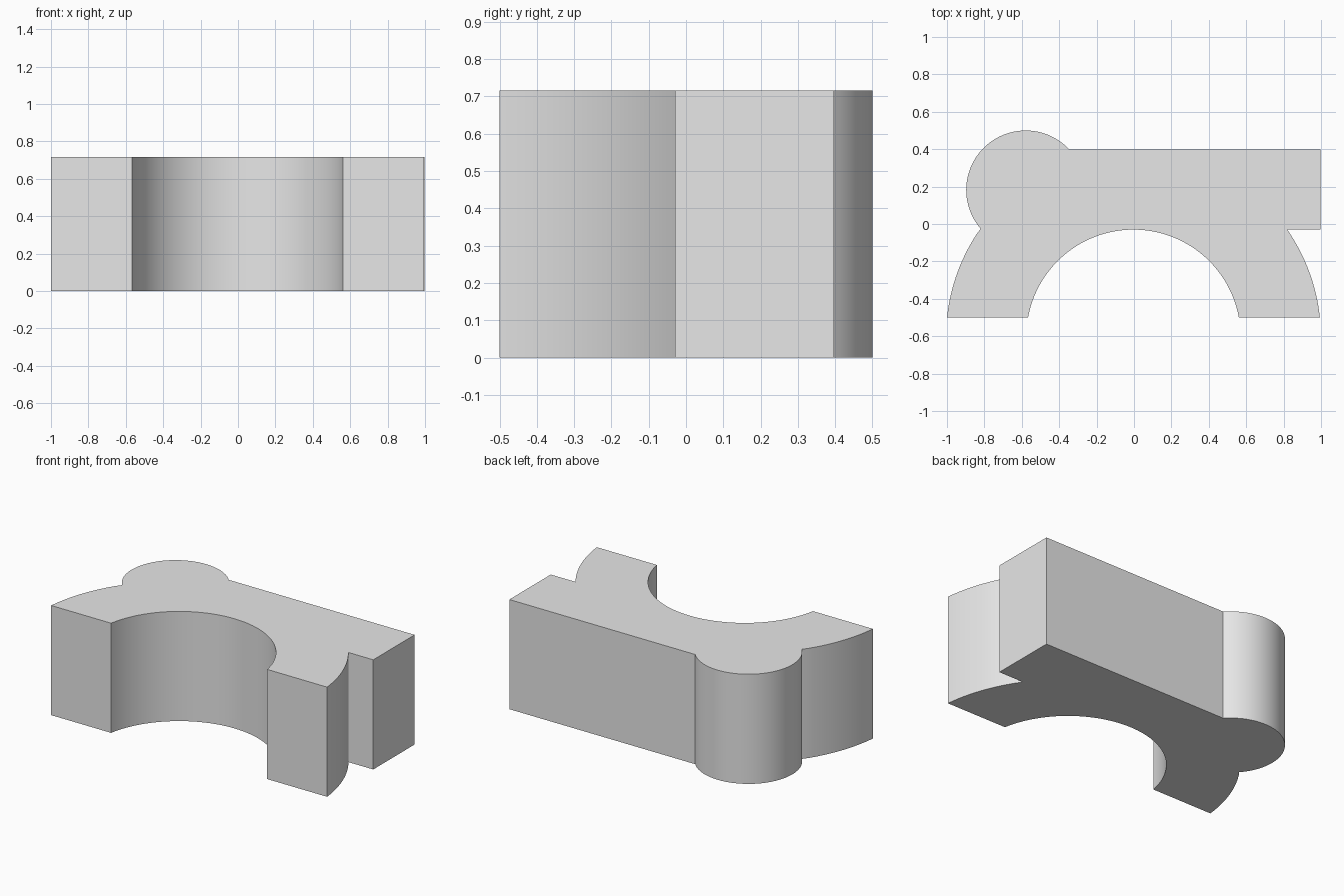
import bpy
import bmesh
from math import atan2, cos, sin, sqrt, pi

cube = bpy.data.objects.get("Cube")
if cube:
    bpy.data.objects.remove(cube, do_unlink=True)

HEIGHT = 0.716
FRONT, BAR_FRONT, BAR_BACK, BAR_END = -0.5, -0.03, 0.397, 0.998
ARCH_X, ARCH_Y, ARCH_IN, ARCH_OUT = -0.003, -0.603, 0.573, 1.002
BOSS_X, BOSS_Y, BOSS_R = -0.579, 0.182, 0.318


def half_chord(radius, dy):
    return sqrt(radius * radius - dy * dy)


def arc(cx, cy, r, start, end, steps):
    """Points along an arc from one point's direction to another's angle."""
    return [(cx + r * cos(start + (end - start) * i / steps),
             cy + r * sin(start + (end - start) * i / steps))
            for i in range(steps + 1)]


# Angles on the arch at the feet and where the outer curve meets the bar
foot_dy = FRONT - ARCH_Y
bar_dy = BAR_FRONT - ARCH_Y
inner_a = atan2(foot_dy, half_chord(ARCH_IN, foot_dy))
outer_a = atan2(foot_dy, half_chord(ARCH_OUT, foot_dy))
meet_a = atan2(bar_dy, half_chord(ARCH_OUT, bar_dy))

# Angles on the round boss: at the bar's back and at the arch's outer curve
boss_dy = BAR_BACK - BOSS_Y
boss_start = atan2(boss_dy, half_chord(BOSS_R, boss_dy))
meet_x = ARCH_X - half_chord(ARCH_OUT, bar_dy)
boss_end = atan2(BAR_FRONT - BOSS_Y, meet_x - BOSS_X) + 2 * pi

# One outline, anticlockwise from the left foot
outline = arc(ARCH_X, ARCH_Y, ARCH_OUT, outer_a, meet_a, 16)
outline += [(BAR_END, BAR_FRONT), (BAR_END, BAR_BACK)]
outline += arc(BOSS_X, BOSS_Y, BOSS_R, boss_start, boss_end, 48)
outline += arc(ARCH_X, ARCH_Y, ARCH_OUT, pi - meet_a, pi - outer_a, 16)[1:]
outline += arc(ARCH_X, ARCH_Y, ARCH_IN, pi - inner_a, inner_a, 64)

# Extrude the outline into the solid block
bm = bmesh.new()
base = bm.faces.new([bm.verts.new((x, y, 0)) for x, y in outline])
top = bmesh.ops.extrude_face_region(bm, geom=[base], use_keep_orig=True)
bmesh.ops.translate(bm, vec=(0, 0, HEIGHT),
                    verts=[g for g in top["geom"] if isinstance(g, bmesh.types.BMVert)])
bmesh.ops.recalc_face_normals(bm, faces=bm.faces)
mesh = bpy.data.meshes.new("arch_bracket")
bm.to_mesh(mesh)
bm.free()

bracket = bpy.data.objects.new("arch_bracket", mesh)
bpy.context.collection.objects.link(bracket)

# Plain grey material
grey = bpy.data.materials.new("light_grey")
grey.use_nodes = True
colour = (0.8, 0.8, 0.8, 1)
grey.diffuse_color = colour
for node in grey.node_tree.nodes:
    if node.type == "BSDF_PRINCIPLED":
        node.inputs["Base Color"].default_value = colour
mesh.materials.append(grey)

# Smooth curved walls, sharp corners
bpy.ops.object.select_all(action="DESELECT")
bracket.select_set(True)
bpy.context.view_layer.objects.active = bracket
bpy.ops.object.shade_smooth_by_angle()
